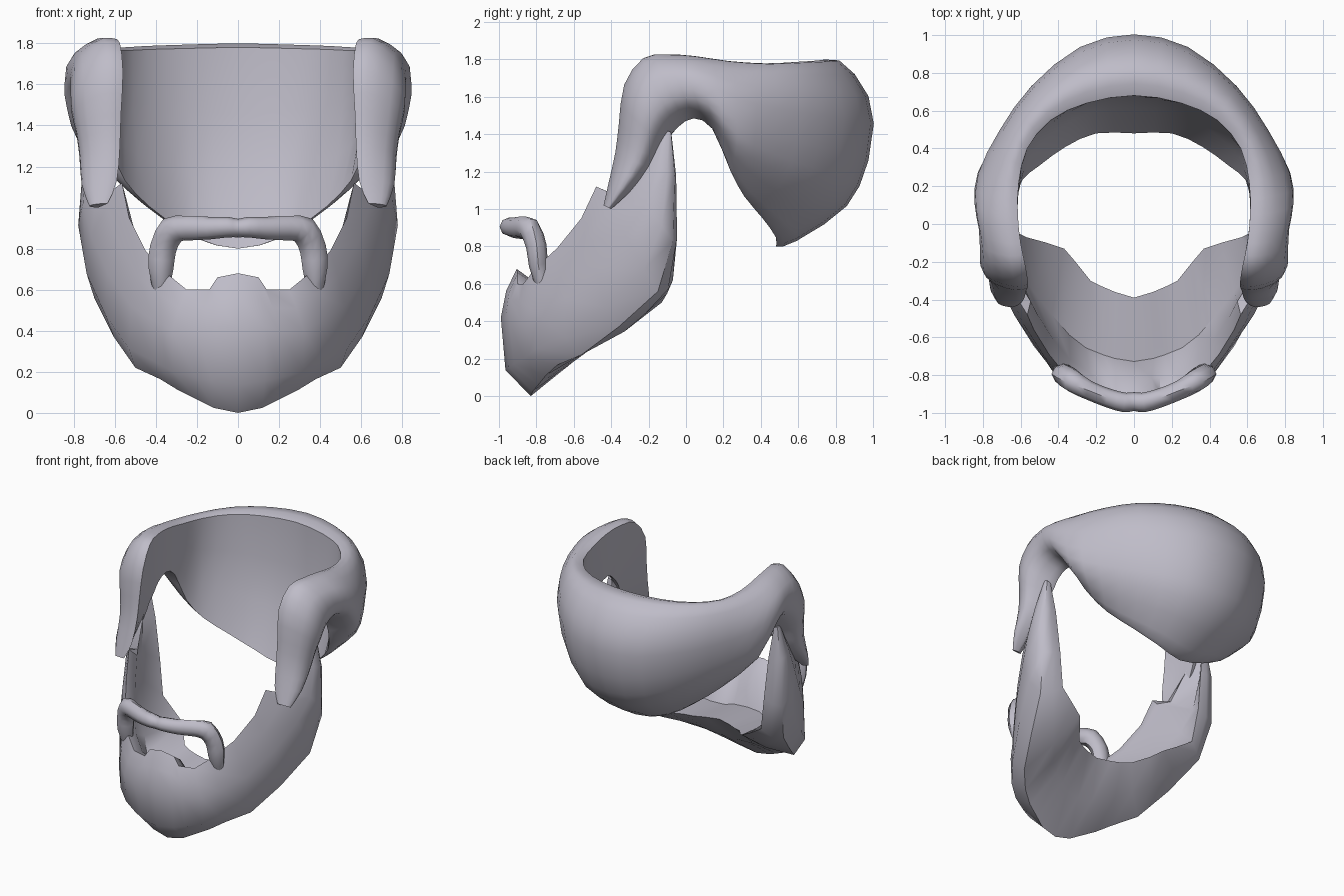
import bpy, bmesh, math
from mathutils import Vector as V

if "Cube" in bpy.data.objects:
    bpy.data.objects.remove(bpy.data.objects["Cube"])

hair_mat = bpy.data.materials.new("grey_lavender")
hair_mat.diffuse_color = (0.52, 0.505, 0.58, 1)
hair_mat.use_nodes = True
hair_mat.node_tree.nodes["Principled BSDF"].inputs["Base Color"].default_value = hair_mat.diffuse_color


def refine(rings):
    """Add a smooth in-between ring between each pair of rings."""
    out = []
    for i in range(len(rings) - 1):
        p, a, b = rings[max(i - 1, 0)], rings[i], rings[i + 1]
        q = rings[min(i + 2, len(rings) - 1)]
        out += [a, [(9 * (s + t) - r - u) / 16 for r, s, t, u in zip(p, a, b, q)]]
    return out + [rings[-1]]


def loft(name, half, smooth=True):
    """Skin closed rings (first ring on x = 0), mirrored to both sides."""
    flip = [[V((-p.x, p.y, p.z)) for p in r] for r in reversed(half[1:])]
    rings = flip + half
    if smooth:
        rings = refine(rings)
    bm = bmesh.new()
    vs = [[bm.verts.new(p) for p in r] for r in rings]
    n = len(rings[0])
    for a, b in zip(vs, vs[1:]):
        for i in range(n):
            j = (i + 1) % n
            bm.faces.new((a[i], a[j], b[j], b[i]))
    bm.faces.new(vs[0])
    bm.faces.new(vs[-1])
    bmesh.ops.recalc_face_normals(bm, faces=bm.faces)
    me = bpy.data.meshes.new(name)
    bm.to_mesh(me)
    bm.free()
    me.materials.append(hair_mat)
    ob = bpy.data.objects.new(name, me)
    bpy.context.collection.objects.link(ob)
    bpy.context.view_layer.objects.active = ob
    ob.select_set(True)
    bpy.ops.object.shade_smooth_by_angle(angle=math.radians(50))
    ob.select_set(False)
    return ob


# Hair: inner top edge, inner bottom edge, outward direction, bulge
hair = [
    ((0, .68, 1.78), (0, .48, .80), (0, 1), .39),
    ((.25, .64, 1.775), (.20, .48, .85), (.15, 1), .35),
    ((.44, .55, 1.77), (.36, .41, .95), (.5, .87), .26),
    ((.565, .40, 1.765), (.50, .31, 1.07), (.8, .6), .21),
    ((.61, .22, 1.78), (.59, .235, 1.21), (.98, .2), .225),
    ((.615, .05, 1.81), (.62, .14, 1.43), (1, .05), .22),
    ((.60, -.10, 1.82), (.62, .04, 1.485), (1, 0), .205),
    ((.575, -.22, 1.80), (.63, -.04, 1.44), (1, -.1), .205),
    ((.56, -.32, 1.66), (.63, -.09, 1.38), (1, -.1), .21),
    ((.57, -.35, 1.45), (.64, -.13, 1.32), (1, -.1), .175),
    ((.575, -.37, 1.30), (.65, -.18, 1.22), (1, -.1), .15),
    ((.59, -.41, 1.13), (.67, -.29, 1.10), (1, -.1), .12),
    ((.635, -.44, 1.02), (.68, -.40, 1.00), (1, 0), .06),
]
# (fraction from top to bottom, fraction of bulge); the last two hollow the inside
profile = [(0, 0), (-.02, .15), (-.015, .35), (.06, .6), (.18, .85), (.33, 1), (.53, 1.03),
           (.67, .98), (.78, .86), (.88, .6), (.97, .27), (1, .1), (1, 0), (.67, .17), (.33, .14)]
rings = []
for k, (top, bot, d, w) in enumerate(hair):
    t, b, out = V(top), V(bot), V((*d, 0))
    hollow = 1 if k < 4 else 0
    rings.append([t.lerp(b, f) + out * (w * g * (hollow if i > 12 else 1))
                  for i, (f, g) in enumerate(profile)])
loft("hair_and_sideburns", rings)

# Beard: top edge, cheek bulge, jaw edge, neck edge
beard = [
    ((0, -.905, .68), (0, -.99, .42), (0, -.83, 0), (0, -.39, .42)),
    ((.10, -.90, .66), (.13, -.965, .42), (.12, -.82, .025), (.10, -.36, .42)),
    ((.14, -.90, .60), (.20, -.945, .40), (.19, -.79, .06), (.17, -.33, .42)),
    ((.25, -.87, .60), (.32, -.885, .40), (.29, -.75, .11), (.23, -.30, .43)),
    ((.36, -.80, .69), (.41, -.81, .45), (.38, -.69, .165), (.31, -.20, .46)),
    ((.45, -.69, .79), (.52, -.65, .52), (.50, -.56, .22), (.37, -.13, .50)),
    ((.53, -.56, .95), (.635, -.48, .68), (.605, -.36, .37), (.46, -.10, .55)),
    ((.565, -.48, 1.12), (.715, -.32, .86), (.70, -.15, .56), (.57, -.07, .62)),
    ((.62, -.39, 1.08), (.755, -.22, 1.02), (.745, -.07, .83), (.61, -.05, .88)),
    ((.66, -.25, 1.25), (.74, -.16, 1.22), (.735, -.06, 1.18), (.64, -.06, 1.18)),
    ((.67, -.13, 1.42), (.70, -.11, 1.42), (.70, -.08, 1.41), (.67, -.08, 1.40)),
]
rings = []
for st in beard:
    a, b, d, e = map(V, st)
    mean = (a + b + d + e) / 4

    def bulge(p, q, k):
        m = p.lerp(q, .5)
        return m + (m - mean) * k
    inner = mean - V((mean.x, mean.y, 0)) * max(0, .08 * (1.2 - mean.z))
    lip = a.lerp(inner, .2) - V((a.x, a.y, 0)) * .05
    rings.append([a, bulge(a, b, .08), b, bulge(b, d, .42), d, bulge(d, e, .1), e, inner, lip])
loft("beard", rings, smooth=False)

# Moustache: path point, half depth, half height
tache = [
    ((0, -.94, .90), .05, .045),
    ((.05, -.945, .905), .052, .05),
    ((.14, -.92, .90), .05, .055),
    ((.24, -.88, .90), .05, .06),
    ((.32, -.835, .89), .06, .07),
    ((.365, -.80, .80), .055, .065),
    ((.375, -.79, .70), .05, .06),
    ((.375, -.765, .58), .035, .035),
]
rings = []
for i, (p, depth, height) in enumerate(tache):
    nxt = V(tache[min(i + 1, len(tache) - 1)][0])
    prv = V(tache[max(i - 1, 0)][0])
    tan = (nxt - prv).normalized() if i else V((1, 0, 0))
    side = (V((0, 1, 0)) - tan * tan.y).normalized()
    up = tan.cross(side)
    rings.append([V(p) + side * depth * math.cos(k * math.tau / 8) + up * height * math.sin(k * math.tau / 8)
                  for k in range(8)])
loft("moustache", rings)
